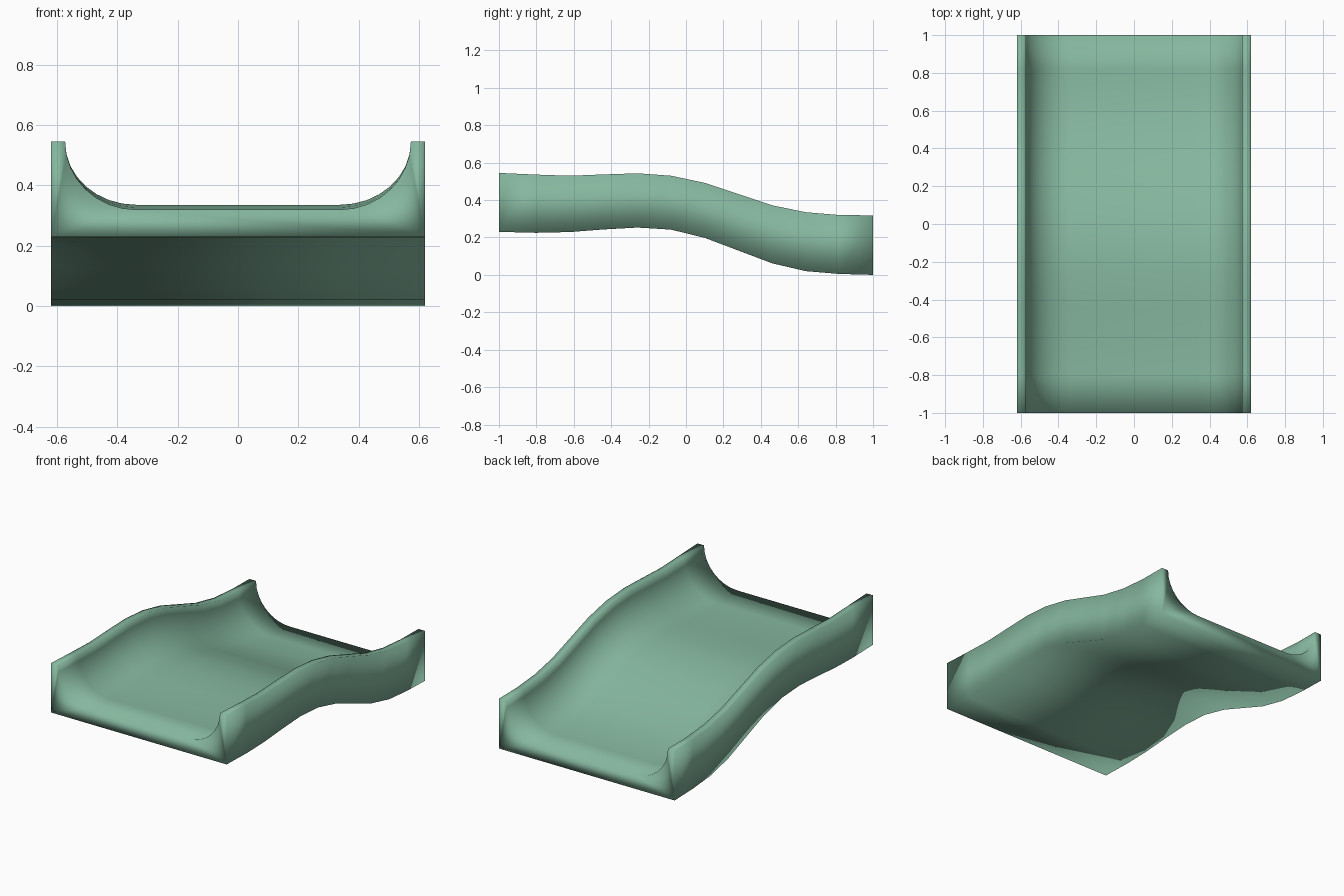
import bpy, bmesh, math

if "Cube" in bpy.data.objects:
    bpy.data.objects.remove(bpy.data.objects["Cube"])

# side path: (y, underside z, wall-top z)
path = [(-1, .23, .545), (-.8, .225, .536), (-.62, .229, .53), (-.44, .243, .537),
        (-.26, .253, .543), (-.08, .242, .53), (.1, .198, .492), (.28, .13, .432),
        (.46, .062, .372), (.64, .02, .335), (.82, .005, .32), (1, 0, .318)]

# right half of the trough section: x and height fraction (0 = underside, 1 = rim)
HALF, INNER, RX, FLOOR = .62, .573, .235, .285
half = [(HALF, 0), (HALF, 1)]
for i in range(9):
    a = math.radians(90 * i / 8)
    half.append((INNER - RX + RX * math.cos(a), 1 - (1 - FLOOR) * math.sin(a)))
section = half + [(-x, t) for x, t in reversed(half)]

# sweep the section along the path
bm = bmesh.new()
rings = [[bm.verts.new((x, y, lo + (hi - lo) * t)) for x, t in section]
         for y, lo, hi in path]
n = len(section)
for a, b in zip(rings, rings[1:]):
    for i in range(n):
        j = (i + 1) % n
        bm.faces.new((a[i], a[j], b[j], b[i]))

# end caps
bm.faces.new(rings[0])
bm.faces.new(rings[-1])
bmesh.ops.recalc_face_normals(bm, faces=bm.faces)
for f in bm.faces:
    f.smooth = True

mesh = bpy.data.meshes.new("slide_section")
bm.to_mesh(mesh)
bm.free()
slide = bpy.data.objects.new("slide_section", mesh)
bpy.context.collection.objects.link(slide)

# green plastic
mat = bpy.data.materials.new("green_plastic")
mat.diffuse_color = (.24, .48, .35, 1)
mat.use_nodes = True
mat.node_tree.nodes["Principled BSDF"].inputs["Base Color"].default_value = mat.diffuse_color
mesh.materials.append(mat)
